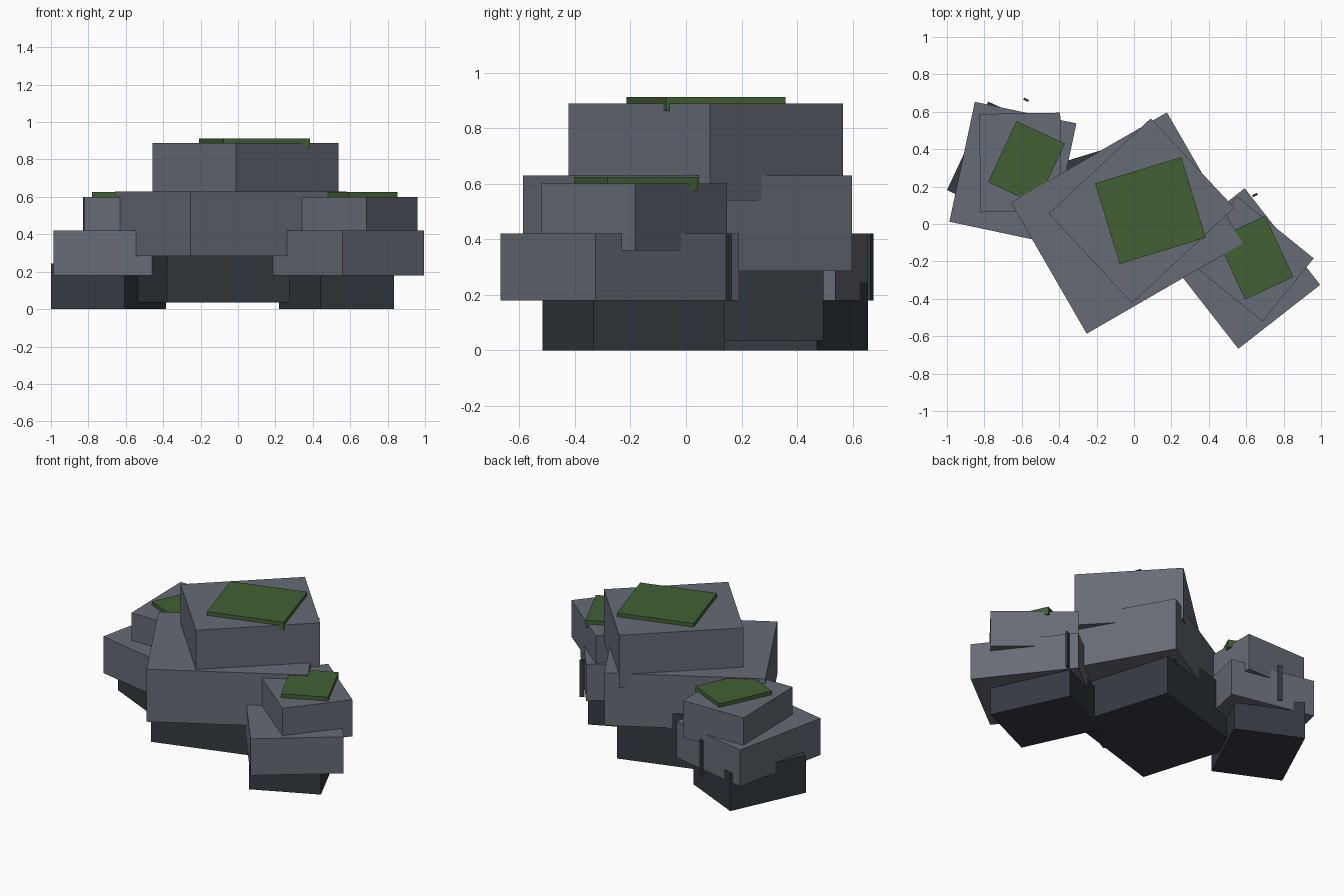
import bpy
import math

if "Cube" in bpy.data.objects:
    bpy.data.objects.remove(bpy.data.objects["Cube"])


def material(name, rgb):
    m = bpy.data.materials.new(name)
    m.diffuse_color = (*rgb, 1.0)
    m.use_nodes = True
    m.node_tree.nodes["Principled BSDF"].inputs["Base Color"].default_value = m.diffuse_color
    return m


STONE = material("grey stone", (0.133, 0.150, 0.181))
DARK = material("dark stone", (0.035, 0.044, 0.054))
MOSS = material("moss green", (0.055, 0.117, 0.034))


def block(name, center, size, z0, z1, angle, mat):
    """Box with its footprint centred on (x, y), spanning z0..z1, turned about z."""
    bpy.ops.mesh.primitive_cube_add(size=1)
    ob = bpy.context.object
    ob.name = name
    ob.data.name = name
    ob.location = (center[0], center[1], (z0 + z1) / 2)
    ob.scale = (size[0], size[1], z1 - z0)
    ob.rotation_euler[2] = math.radians(angle)
    ob.data.materials.append(mat)
    return ob


TURN = 13  # each layer is turned this much further than the one below

# Footprint sizes and heights for the small boulders
SMALL = {
    "base": ((0.435, 0.522), 0.0, 0.245),
    "body": ((0.555, 0.655), 0.18, 0.42),
    "cap": ((0.434, 0.525), 0.36, 0.60),
    "moss": ((0.285, 0.36), 0.575, 0.625),
    "crack": ((0.028, 0.012), 0.18, 0.42),
}
# Footprint sizes and heights for the large boulder
LARGE = {
    "base": ((0.76, 0.666), 0.035, 0.38),
    "body": ((0.963, 0.81), 0.285, 0.63),
    "cap": ((0.747, 0.654), 0.54, 0.888),
    "moss": ((0.481, 0.45), 0.862, 0.912),
    "crack": ((0.045, 0.015), 0.285, 0.62),
}

# Boulder name, layer table, base angle, centres of the parts
BOULDERS = [
    ("left_boulder", SMALL, -25, {
        "base": (-0.6925, 0.326), "body": (-0.6475, 0.275),
        "cap": (-0.607, 0.329), "moss": (-0.575, 0.327), "crack": (-0.577, 0.664)}),
    ("middle_boulder", LARGE, 17, {
        "base": (-0.1125, 0.065), "body": (-0.0385, 0.005),
        "cap": (0.04, 0.071), "moss": (0.088, 0.072), "crack": (0.09, 0.49)}),
    ("right_boulder", SMALL, 25, {
        "base": (0.5275, -0.1875), "body": (0.575, -0.238),
        "cap": (0.62, -0.187), "moss": (0.6475, -0.18), "crack": (0.647, 0.155)}),
]

# Layer -> (number of turn steps, material)
STYLE = {
    "base": (0, DARK),
    "body": (1, STONE),
    "cap": (2, STONE),
    "moss": (0, MOSS),
    "crack": (0, DARK),
}

for name, layers, angle, centers in BOULDERS:
    for part, (size, z0, z1) in layers.items():
        steps, mat = STYLE[part]
        block(f"{name}_{part}", centers[part], size, z0, z1, angle + TURN * steps, mat)
